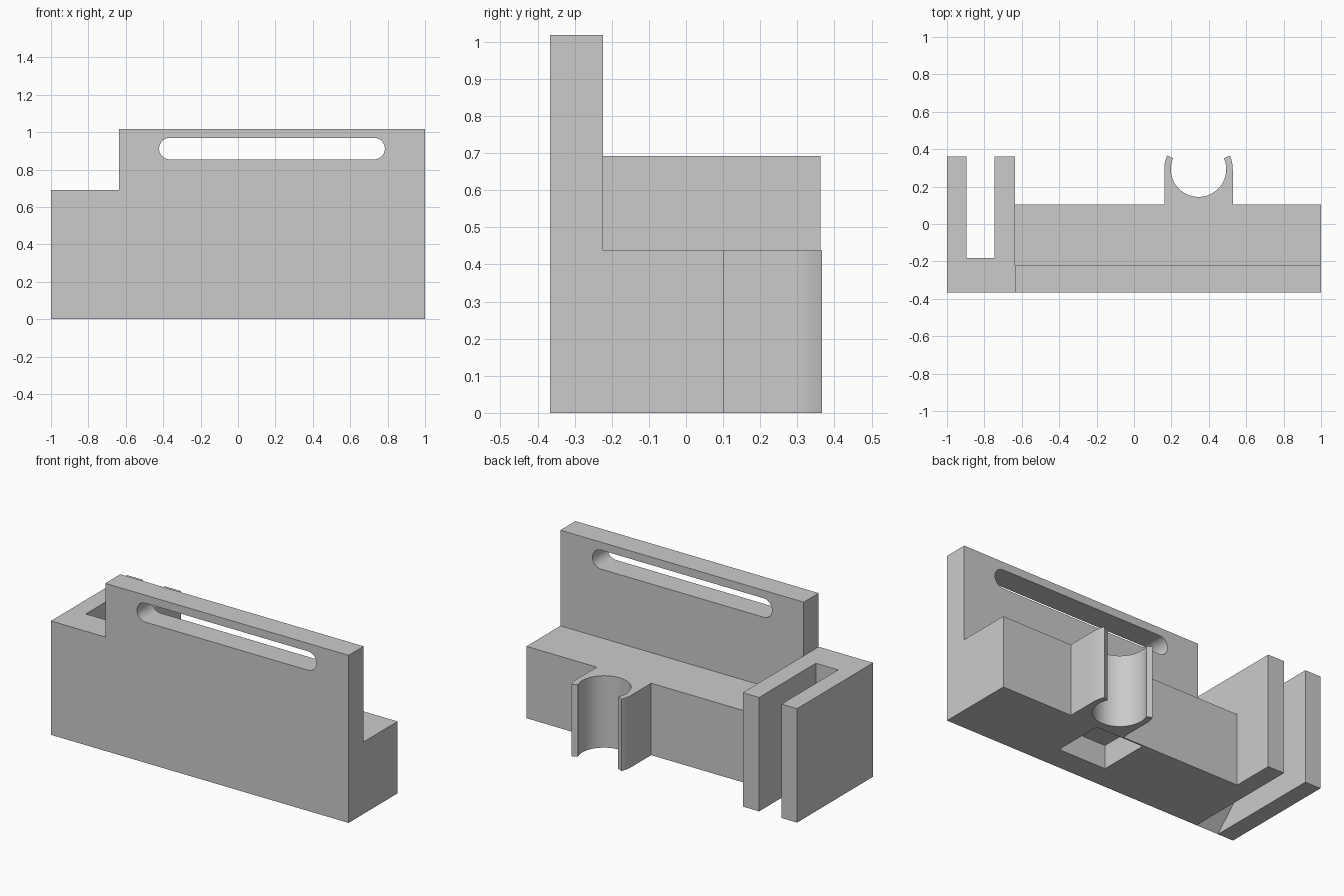
import bpy, bmesh
from math import cos, sin, radians
from mathutils import Matrix

if "Cube" in bpy.data.objects:
    bpy.data.objects.remove(bpy.data.objects["Cube"], do_unlink=True)

grey = bpy.data.materials.new("plain grey")
grey.use_nodes = True
colour = (0.6, 0.6, 0.6, 1)
grey.diffuse_color = colour
grey.node_tree.nodes["Principled BSDF"].inputs["Base Color"].default_value = colour

# Each mapping turns (profile u, profile v, depth) into x, y, z
AXES = {
    "z": lambda u, v, d: (u, v, d),
    "y": lambda u, v, d: (u, d, v),
    "x": lambda u, v, d: (d, u, v),
}


def extrude(name, profile, axis, start, end):
    """Solid made by sweeping a closed profile along one axis."""
    place = AXES[axis]
    bm = bmesh.new()
    rings = [[bm.verts.new(place(u, v, d)) for u, v in profile] for d in (start, end)]
    bm.faces.new(rings[0])
    bm.faces.new(rings[1])
    n = len(profile)
    for i in range(n):
        j = (i + 1) % n
        bm.faces.new((rings[0][i], rings[0][j], rings[1][j], rings[1][i]))
    bmesh.ops.recalc_face_normals(bm, faces=bm.faces)
    mesh = bpy.data.meshes.new(name)
    bm.to_mesh(mesh)
    bm.free()
    mesh.materials.append(grey)
    obj = bpy.data.objects.new(name, mesh)
    bpy.context.collection.objects.link(obj)
    return obj


def rect(u0, u1, v0, v1):
    return [(u0, v0), (u1, v0), (u1, v1), (u0, v1)]


def arc(cx, cy, r, a0, a1, steps):
    angles = [radians(a0 + (a1 - a0) * i / steps) for i in range(steps + 1)]
    return [(cx + r * cos(a), cy + r * sin(a)) for a in angles]


def combine(target, other, operation):
    """Apply a boolean and discard the second solid."""
    mod = target.modifiers.new("join", "BOOLEAN")
    mod.operation, mod.solver, mod.object = operation, "EXACT", other
    bpy.context.view_layer.objects.active = target
    bpy.ops.object.modifier_apply(modifier=mod.name)
    bpy.data.objects.remove(other, do_unlink=True)


FRONT, STEP, LEDGE = -0.367, -0.635, 0.103

# Base block with the open round clip in one outline
cx, cy, inner, outer, tip = 0.345, 0.293, 0.148, 0.183, 23.5
outline = [(STEP - 0.05, FRONT), (1, FRONT), (1, LEDGE), (cx + outer, LEDGE)]
outline += arc(cx, cy, outer, 0, tip, 8)
outline += arc(cx, cy, inner, tip, -180 - tip, 48)
outline += arc(cx, cy, outer, 180 - tip, 180, 8)
outline += [(cx - outer, LEDGE), (STEP - 0.05, LEDGE)]
holder = extrude("clip_holder_body", outline, "z", 0, 0.437)

# Square pocket in the underside
pocket = extrude("pocket_cutter", rect(0.02, 0.34, -0.218, 0.094), "z", -0.1, 0.143)
combine(holder, pocket, "DIFFERENCE")

# Upright front plate with a long rounded slot
plate = extrude("front_plate", rect(STEP - 0.03, 1, 0.3, 1.018), "y", FRONT, -0.223)
trim = extrude("trim_cutter", rect(STEP - 0.2, STEP, 0.6, 1.2), "y", -0.6, 0)
combine(plate, trim, "DIFFERENCE")
r = 0.0575
slot = arc(0.785 - r, 0.912, r, -90, 90, 24) + arc(-0.422 + r, 0.912, r, 90, 270, 24)
combine(plate, extrude("slot_cutter", slot, "y", -0.6, 0), "DIFFERENCE")
combine(holder, plate, "UNION")

# Forked side bracket, its gap flared towards the front at the bottom
bracket = extrude("side_bracket", rect(-1, STEP, FRONT, 0.362), "z", 0, 0.692)
gap = [(FRONT, 0), (-0.182, 0.19), (-0.182, 0.9), (0.6, 0.9), (0.6, -0.1), (FRONT, -0.1)]
combine(holder, bracket, "UNION")
combine(holder, extrude("gap_cutter", gap, "x", -0.895, -0.745), "DIFFERENCE")

# Clean flat faces, keep sharp edges
bm = bmesh.new()
bm.from_mesh(holder.data)
bmesh.ops.remove_doubles(bm, verts=bm.verts, dist=0.0001)
bmesh.ops.dissolve_limit(bm, angle_limit=radians(0.5), verts=bm.verts, edges=bm.edges)
bm.to_mesh(holder.data)
bm.free()
bpy.ops.object.select_all(action="DESELECT")
holder.select_set(True)
bpy.context.view_layer.objects.active = holder
bpy.ops.object.shade_smooth_by_angle(angle=radians(30))
